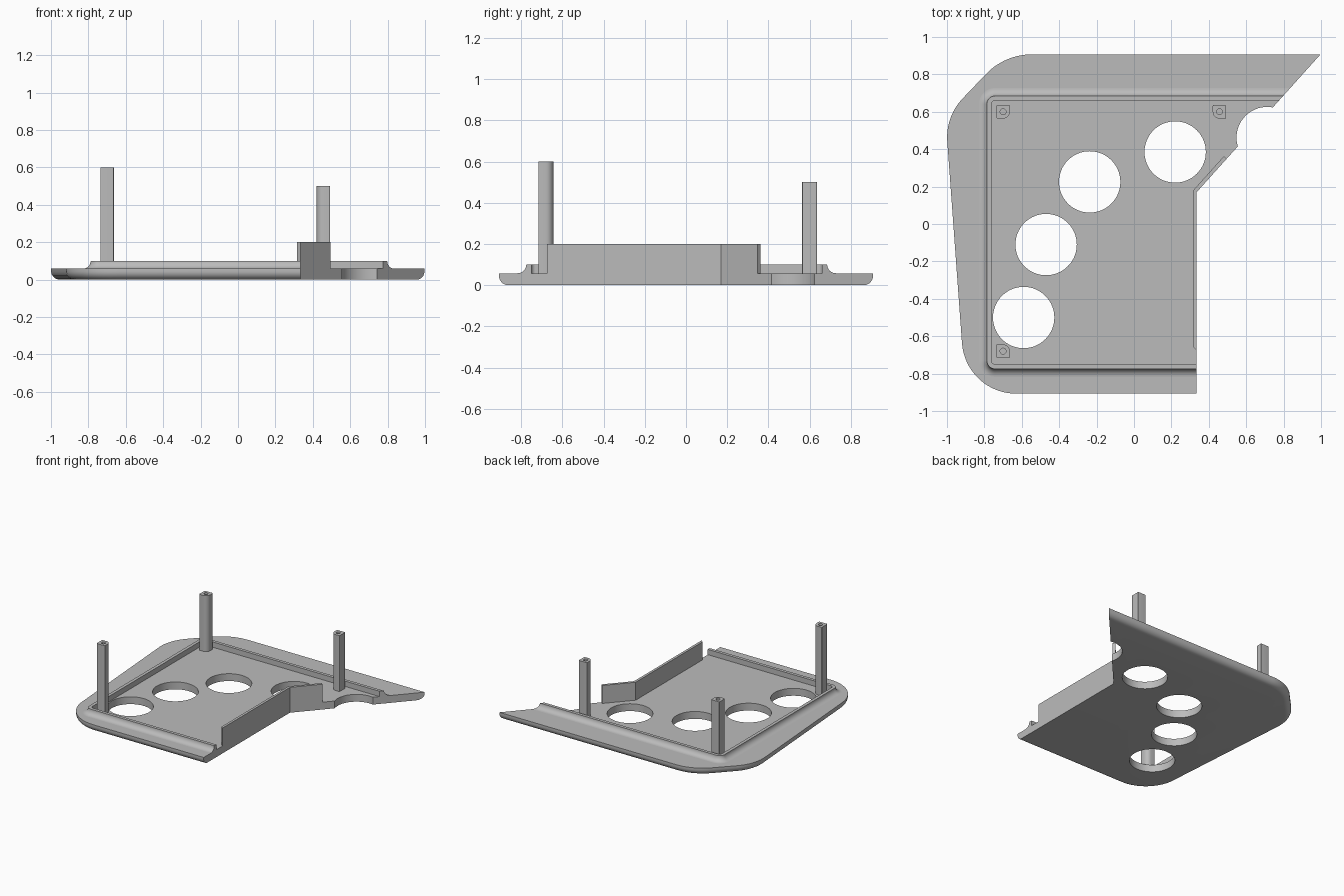
import bpy, bmesh, math
from mathutils import Vector

if "Cube" in bpy.data.objects:
    bpy.data.objects.remove(bpy.data.objects["Cube"])

GREY = (0.5, 0.5, 0.5, 1)
mat = bpy.data.materials.new("plain grey")
mat.use_nodes = True
mat.diffuse_color = GREY
mat.node_tree.nodes["Principled BSDF"].inputs["Base Color"].default_value = GREY
TOP = 0.058      # floor height of the plate
HOLE_R = 0.164


def outline(corners, grow=0.0, steps=14):
    """Counter-clockwise convex (x, y, radius) corners, filleted and offset outwards."""
    pts, n = [], len(corners)
    for i, (x, y, r) in enumerate(corners):
        c = Vector((x, y))
        a = (c - Vector(corners[i - 1][:2])).normalized()
        b = (Vector(corners[(i + 1) % n][:2]) - c).normalized()
        na, nb = Vector((a.y, -a.x)), Vector((b.y, -b.x))
        mid = (na + nb) / (1 + na.dot(nb))
        if r == 0:
            pts.append(c + mid * grow)
            continue
        turn = na.angle(nb)
        start = math.atan2(na.y, na.x)
        for k in range(steps + 1):
            t = start + turn * k / steps
            pts.append(c - mid * r + Vector((math.cos(t), math.sin(t))) * (r + grow))
    return pts


def stack(name, loops, ring=False):
    """Skin a list of (points, z) loops; cap both ends, or close into a ring."""
    bm = bmesh.new()
    rows = [[bm.verts.new((p[0], p[1], z)) for p in pts] for pts, z in loops]
    pairs = list(zip(rows, rows[1:])) + ([(rows[-1], rows[0])] if ring else [])
    for lo, hi in pairs:
        for i in range(len(lo)):
            bm.faces.new((lo[i - 1], lo[i], hi[i], hi[i - 1]))
    if not ring:
        bm.faces.new(rows[0][::-1])
        bm.faces.new(rows[-1])
    bmesh.ops.recalc_face_normals(bm, faces=bm.faces)
    me = bpy.data.meshes.new(name)
    bm.to_mesh(me)
    bm.free()
    me.materials.append(mat)
    ob = bpy.data.objects.new(name, me)
    bpy.context.collection.objects.link(ob)
    return ob


def prism(name, pts, z0, z1):
    return stack(name, [(pts, z0), (pts, z1)])


def circle(x, y, r, n=64):
    return [(x + r * math.cos(math.tau * i / n), y + r * math.sin(math.tau * i / n))
            for i in range(n)]


def activate(ob):
    bpy.ops.object.select_all(action="DESELECT")
    ob.select_set(True)
    bpy.context.view_layer.objects.active = ob


def cut(ob, pts, z0=-1, z1=1):
    cutter = prism("cutter", pts, z0, z1)
    cutter.hide_render = True
    mod = ob.modifiers.new("cut", "BOOLEAN")
    mod.operation, mod.solver, mod.object = "DIFFERENCE", "EXACT", cutter
    activate(ob)
    bpy.ops.object.modifier_apply(modifier=mod.name)
    bpy.data.objects.remove(cutter)


def smooth(ob):
    activate(ob)
    bpy.ops.object.shade_smooth_by_angle(angle=math.radians(30))


# Region removed on the right side: straight edge, then a diagonal
side_cut = [(0.335, -2), (3, -2), (3, 1.283), (1.335, 1.283), (0.335, 0.17)]

# Base plate with a rounded lower rim
rim = [(1.4, 0.907, 0), (-0.691, 0.907, 0.34), (-1.008, 0.575, 0.3),
       (-0.9, -0.907, 0.29), (1.4, -0.907, 0)]
R = 0.045
loops = []
for k in range(9):
    t = math.pi / 2 * k / 8
    loops.append((outline(rim, -R * (1 - math.sin(t))), R * (1 - math.cos(t))))
loops.append((outline(rim), TOP))
plate = stack("base_plate", loops)
cut(plate, side_cut)
holes = [(0.22, 0.385), (-0.237, 0.225), (-0.47, -0.11), (-0.59, -0.5)]
for x, y in holes + [(0.712, 0.462)]:
    cut(plate, circle(x, y, HOLE_R))
smooth(plate)

# Raised lip with a concave outer fillet
frame = [(1.4, 0.685, 0), (-0.787, 0.685, 0.045), (-0.787, -0.775, 0.045), (1.4, -0.775, 0)]
F = 0.042
loops = [(outline(frame, -0.025), TOP)]
for k in range(9):
    t = math.pi / 2 * k / 8
    loops.append((outline(frame, F * (1 - math.sin(t))), TOP + F * (1 - math.cos(t))))
loops.append((outline(frame, -0.025), TOP + F))
lip = stack("raised_lip", loops, ring=True)
cut(lip, side_cut)
smooth(lip)

# Upright wall along the cut side
prism("side_wall", [(0.335, -0.675), (0.335, 0.17), (0.495, 0.348), (0.48, 0.362),
                    (0.315, 0.178), (0.315, -0.655)], TOP, 0.2)

# Mounting posts: square, rounded on the inward corner, with a screw hole
S = 0.036
for name, x, y, height, inward in [("front_left_corner_post", -0.7, -0.68, 0.6, (1, 1)),
                                   ("back_left_corner_post", -0.7, 0.6, 0.5, (1, -1)),
                                   ("back_right_corner_post", 0.457, 0.6, 0.5, (-1, -1))]:
    corners = [(x + sx * S, y + sy * S, 0.036 if (sx, sy) == inward else 0.006)
               for sx, sy in [(1, 1), (-1, 1), (-1, -1), (1, -1)]]
    post = prism(name, outline(corners, steps=8), TOP, height)
    cut(post, circle(x, y, 0.016, 20), height - 0.1, height + 0.1)
    smooth(post)
